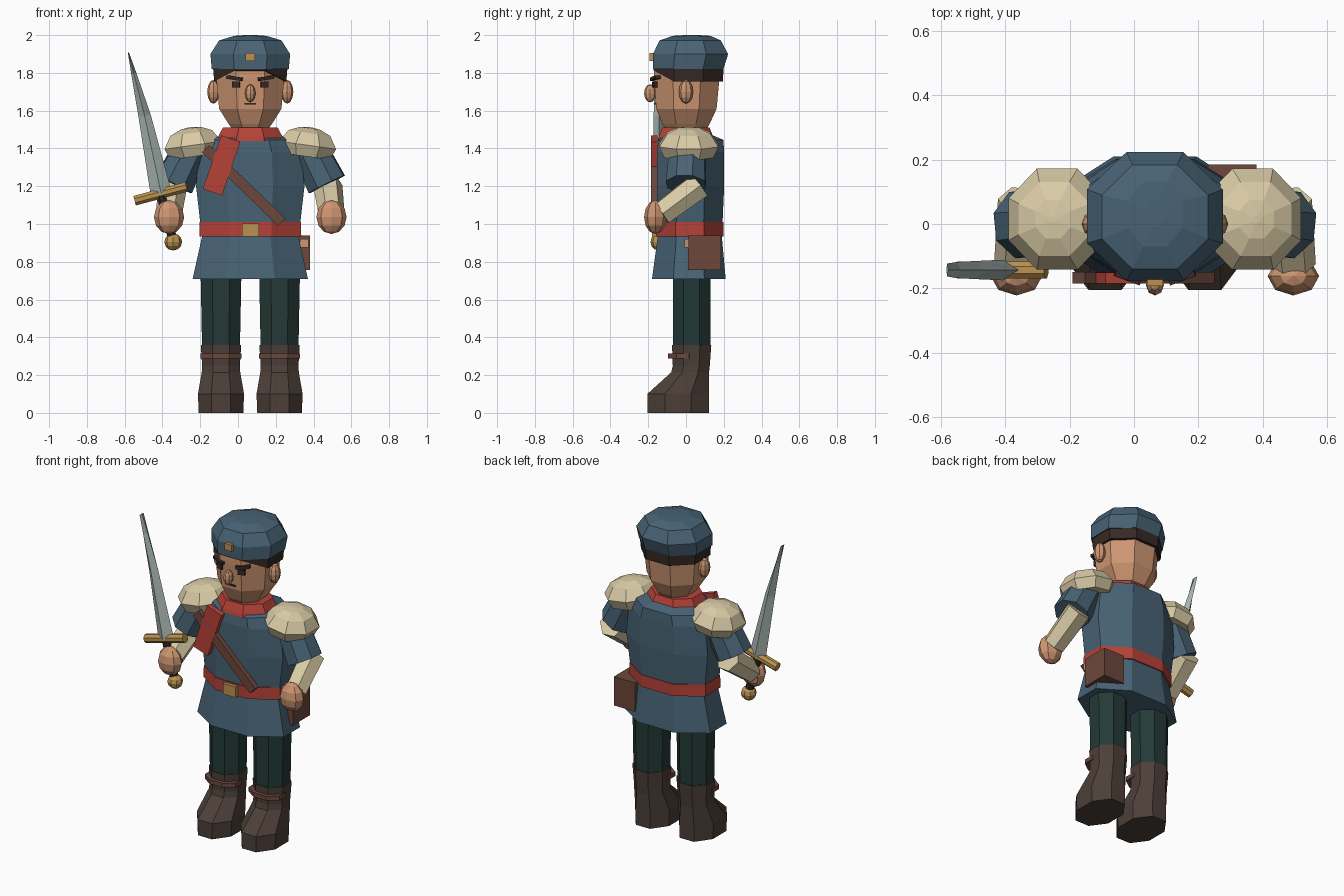
import bpy, bmesh, math
from mathutils import Vector, Matrix

if "Cube" in bpy.data.objects:
    bpy.data.objects.remove(bpy.data.objects["Cube"], do_unlink=True)

MID = 0.065  # centre line of the body


def material(name, r, g, b):
    lin = [(c / 255 / 12.92) if c < 11 else ((c / 255 + 0.055) / 1.055) ** 2.4 for c in (r, g, b)]
    m = bpy.data.materials.new(name)
    m.use_nodes = True
    m.diffuse_color = (*lin, 1)
    m.node_tree.nodes["Principled BSDF"].inputs["Base Color"].default_value = (*lin, 1)
    return m


BLUE = material("slate blue cloth", 72, 99, 117)
SKIN = material("skin", 206, 150, 114)
CREAM = material("cream padding", 217, 203, 166)
RED = material("red cloth", 182, 66, 56)
BOOT = material("dark brown leather", 76, 63, 56)
GREEN = material("dark green cloth", 35, 57, 54)
LEATHER = material("red brown leather", 108, 71, 60)
HAIR = material("dark hair", 54, 41, 36)
GOLD = material("brass", 186, 146, 80)
STEEL = material("steel", 166, 180, 177)


def finish(name, bm, mat, loc=(0, 0, 0), rot=(0, 0, 0)):
    bmesh.ops.recalc_face_normals(bm, faces=bm.faces)
    mesh = bpy.data.meshes.new(name)
    bm.to_mesh(mesh)
    bm.free()
    mesh.materials.append(mat)
    ob = bpy.data.objects.new(name, mesh)
    ob.location, ob.rotation_euler = loc, rot
    bpy.context.collection.objects.link(ob)
    return ob


def skin_rings(name, rings, mat, loc=(0, 0, 0), rot=(0, 0, 0)):
    """Bridge equal rings of points and cap both ends."""
    bm = bmesh.new()
    vs = [[bm.verts.new(p) for p in ring] for ring in rings]
    n = len(vs[0])
    for a, b in zip(vs, vs[1:]):
        for i in range(n):
            j = (i + 1) % n
            bm.faces.new((a[i], a[j], b[j], b[i]))
    bm.faces.new(vs[0])
    bm.faces.new(vs[-1])
    return finish(name, bm, mat, loc, rot)


def octagon(z, hx, hy, cy=0.0, k=0.42):
    corner = [(1, k), (k, 1), (-k, 1), (-1, k), (-1, -k), (-k, -1), (k, -1), (1, -k)]
    return [(hx * x, cy + hy * y, z) for x, y in corner]


def loft(name, rows, mat, loc=(MID, 0, 0), rot=(0, 0, 0)):
    return skin_rings(name, [octagon(*r) for r in rows], mat, loc, rot)


def box(name, size, loc, mat, rot=(0, 0, 0)):
    bm = bmesh.new()
    bmesh.ops.create_cube(bm, size=1, matrix=Matrix.Diagonal((*size, 1)))
    return finish(name, bm, mat, loc, rot)


def ball(name, radii, loc, mat):
    bm = bmesh.new()
    bmesh.ops.create_uvsphere(bm, u_segments=8, v_segments=6, radius=1, matrix=Matrix.Diagonal((*radii, 1)))
    return finish(name, bm, mat, loc)


def limb(name, a, b, r1, r2, mat, sides=8, loc=(0, 0, 0), rot=(0, 0, 0)):
    a, b = Vector(a), Vector(b)
    d = b - a
    turn = d.to_track_quat("Z", "Y").to_matrix().to_4x4()
    m = Matrix.Translation((a + b) / 2) @ turn @ Matrix.Rotation(math.pi / sides, 4, "Z")
    bm = bmesh.new()
    bmesh.ops.create_cone(bm, cap_ends=True, segments=sides, radius1=r1, radius2=r2, depth=d.length, matrix=m)
    return finish(name, bm, mat, loc, rot)


# Tunic with skirt, belt and collar
loft("tunic", [(0.71, 0.305, 0.195, 0.015), (0.93, 0.256, 0.17, 0.02), (1.2, 0.287, 0.178, 0.024),
               (1.38, 0.27, 0.178, 0.024), (1.445, 0.235, 0.172, 0.026), (1.47, 0.15, 0.13, 0.01)], BLUE)
loft("belt", [(0.935, 0.27, 0.178, 0.02), (1.01, 0.268, 0.178, 0.02)], RED)
loft("collar", [(1.44, 0.175, 0.15, 0), (1.46, 0.172, 0.145, 0), (1.51, 0.145, 0.125, 0)], RED)
box("belt_buckle", (0.09, 0.03, 0.068), (MID, -0.165, 0.968), GOLD)

# Chest strap, red flap and pouch
box("chest_strap", (0.56, 0.035, 0.055), (0.03, -0.167, 1.205), LEATHER, (0, math.radians(44), 0))
box("shoulder_flap", (0.107, 0.035, 0.3), (-0.087, -0.168, 1.31), RED, (0, math.radians(19), 0))
box("belt_pouch", (0.15, 0.175, 0.183), (0.305, 0.098, 0.848), LEATHER)
box("pouch_clasp", (0.045, 0.02, 0.045), (0.352, 0.002, 0.897), SKIN)

# Head, hair and cap
loft("head", [(1.49, 0.085, 0.1, 0.0), (1.53, 0.115, 0.125, 0.0), (1.61, 0.165, 0.16, 0.002),
              (1.77, 0.18, 0.173, 0.004), (1.84, 0.178, 0.172, 0.004)], SKIN)
hair = loft("hair", [(1.755, 0.191, 0.183, 0.012), (1.84, 0.198, 0.186, 0.014)], HAIR)
for v in hair.data.vertices:
    if v.co.y < -0.1 and v.co.z < 1.8:
        v.co.z = 1.812
loft("cap", [(1.82, 0.204, 0.186, 0.012), (1.9, 0.211, 0.199, 0.024), (1.972, 0.165, 0.162, 0.022),
             (1.996, 0.085, 0.1, 0.03), (2.0, 0.03, 0.04, 0.03)], BLUE)
box("cap_badge", (0.05, 0.03, 0.042), (MID, -0.177, 1.885), GOLD)

# Face
ball("nose", (0.028, 0.032, 0.048), (MID, -0.19, 1.692), SKIN)
box("mouth", (0.062, 0.012, 0.009), (MID, -0.162, 1.636), HAIR)

for side, s in (("left", 1), ("right", -1)):
    def at(x, y, z):
        return (MID + s * x, y, z)

    ball(side + "_ear", (0.033, 0.038, 0.063), at(0.195, 0.0, 1.7), SKIN)
    box(side + "_eye", (0.042, 0.018, 0.033), at(0.075, -0.165, 1.738), HAIR, (0, 0, s * 0.25))
    box(side + "_eyebrow", (0.085, 0.03, 0.018), at(0.083, -0.162, 1.772), HAIR, (0, -s * 0.15, s * 0.35))

    # Leg and boot
    leg = at(0.155, 0, 0)
    loft(side + "_trouser_leg", [(0.33, 0.1, 0.1, 0.03), (0.74, 0.108, 0.1, 0.03)], GREEN, leg)
    loft(side + "_boot", [(0, 0.118, 0.163, -0.042), (0.1, 0.122, 0.163, -0.042), (0.215, 0.102, 0.1, 0.022),
                          (0.25, 0.1, 0.098, 0.028), (0.36, 0.107, 0.104, 0.03)], BOOT, leg)
    loft(side + "_boot_strap", [(0.288, 0.109, 0.078, -0.018), (0.315, 0.109, 0.078, -0.018)], LEATHER, leg)

    # Arm, shoulder pad and hand
    limb(side + "_sleeve", at(0.3, 0.01, 1.42), at(0.405, 0.0, 1.21), 0.1, 0.112, BLUE)
    limb(side + "_forearm", at(0.41, 0.07, 1.205), at(0.43, -0.13, 1.055), 0.078, 0.07, CREAM, 6)
    ball(side + "_hand", (0.08, 0.06, 0.09), at(0.43, -0.162, 1.037), SKIN)
    loft(side + "_shoulder_pad", [(-0.07, 0.128, 0.13), (-0.01, 0.152, 0.157), (0.055, 0.112, 0.115),
                                  (0.08, 0.055, 0.06), (0.086, 0.01, 0.01)],
         CREAM, at(0.305, 0.015, 1.427), (0, s * 0.14, 0))

# Sword, built upright around its guard and leaned outward
HILT = (-0.41, -0.143, 1.16)
LEAN = (0, math.radians(-15), 0)


def diamond(t, u0, u1, h):
    m = (u0 + u1) / 2
    return [(u0, 0, t), (m, -h, t), (u1, 0, t), (m, h, t)]


skin_rings("sword_blade", [diamond(0, -0.053, 0.06, 0.032), diamond(0.42, -0.008, 0.058, 0.028),
                           diamond(0.65, 0.014, 0.042, 0.025), diamond(0.766, 0.026, 0.032, 0.02)],
           STEEL, HILT, LEAN)
limb("sword_guard", (-0.142, 0, 0), (0.142, 0, 0), 0.028, 0.028, GOLD, 8, HILT, LEAN)
limb("sword_grip", (0, 0, -0.23), (0, 0, 0.0), 0.026, 0.026, HAIR, 8, HILT, LEAN)
ball("sword_pommel", (0.047, 0.045, 0.045), (-0.343, -0.143, 0.905), GOLD)
